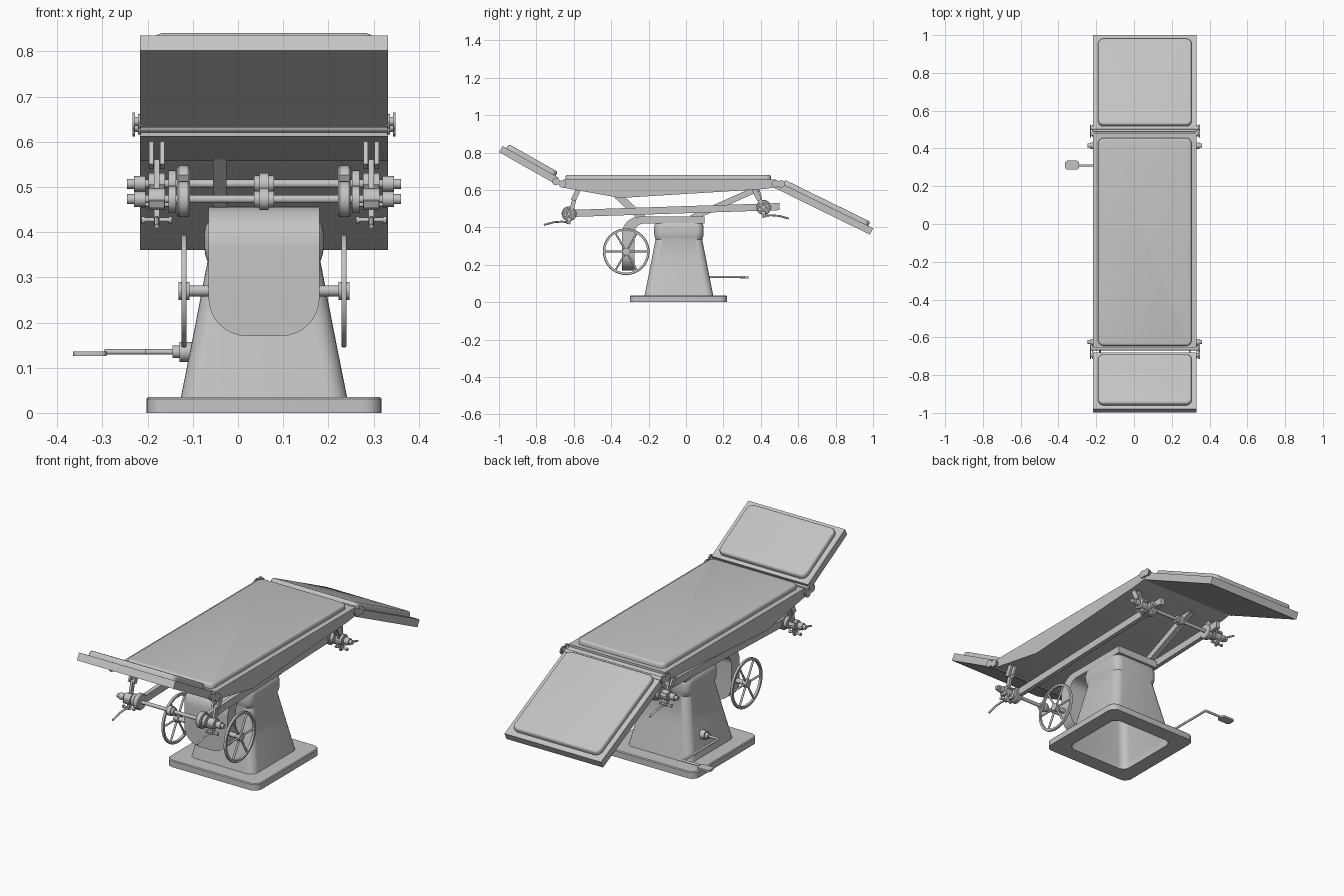
import bpy, bmesh, math
from math import sin, cos, pi, radians
from mathutils import Matrix, Vector

if "Cube" in bpy.data.objects:
    bpy.data.objects.remove(bpy.data.objects["Cube"])

CX = 0.0575            # centre line of the table
HALF = 0.2745          # half width of the table

grey = bpy.data.materials.new("warm_grey_enamel")
grey.use_nodes = True
grey.diffuse_color = (0.55, 0.55, 0.55, 1)
grey.node_tree.nodes["Principled BSDF"].inputs["Base Color"].default_value = (0.55, 0.55, 0.55, 1)


def finish(name, bm, matrix=None, fix=True):
    if matrix:
        bm.transform(matrix)
    if fix:
        bmesh.ops.recalc_face_normals(bm, faces=bm.faces)
    for f in bm.faces:
        f.smooth = True
    for e in bm.edges:
        e.smooth = len(e.link_faces) == 2 and e.calc_face_angle(0) < radians(32)
    me = bpy.data.meshes.new(name)
    bm.to_mesh(me)
    bm.free()
    me.materials.append(grey)
    ob = bpy.data.objects.new(name, me)
    bpy.context.collection.objects.link(ob)
    return ob


def skin(bm, rings, caps=(True, True), closed=False):
    """Bridge equal rings of points with quads."""
    vs = [[bm.verts.new(p) for p in ring] for ring in rings]
    n = len(vs[0])
    pairs = list(zip(vs, vs[1:])) + ([(vs[-1], vs[0])] if closed else [])
    for a, b in pairs:
        for i in range(n):
            bm.faces.new((a[i], a[(i + 1) % n], b[(i + 1) % n], b[i]))
    if caps[0]:
        bm.faces.new(vs[0][::-1])
    if caps[1]:
        bm.faces.new(vs[-1])


def rounded(cx, cy, z, hx, hy, r, n=6):
    """Rounded rectangle ring at height z."""
    pts = []
    for k, (sx, sy) in enumerate([(1, 1), (-1, 1), (-1, -1), (1, -1)]):
        for i in range(n + 1):
            a = (k + i / n) * pi / 2
            pts.append((cx + sx * (hx - r) + r * cos(a), cy + sy * (hy - r) + r * sin(a), z))
    return pts


def prism(name, pts, x0, x1, matrix=None):
    """Side outline (y, z) extruded across x."""
    bm = bmesh.new()
    skin(bm, [[(x, y, z) for y, z in pts] for x in (x0, x1)])
    return finish(name, bm, matrix)


def bar(name, x, w, p, q, h):
    """Flat bar of width w and depth h running from p to q in the side plane."""
    d = (Vector(q) - Vector(p)).normalized() * h / 2
    n = Vector((-d.y, d.x))
    p, q = Vector(p), Vector(q)
    return prism(name, [p + n, p - n, q - n, q + n], x - w / 2, x + w / 2)


def turned(name, prof, x, y, z, seg=24, closed=False):
    """Profile of (offset, radius) turned about an axis along x."""
    bm = bmesh.new()
    rings = [[(x + o, y + r * cos(2 * pi * i / seg), z + r * sin(2 * pi * i / seg))
              for i in range(seg)] for o, r in prof]
    skin(bm, rings, (not closed, not closed), closed)
    return finish(name, bm)


def turned_sym(name, half, y, z):
    return turned(name, half + [(-o, r) for o, r in half[::-1]], CX, y, z)


def rods(name, pts, r):
    """Bent round rod through the points."""
    bm = bmesh.new()
    for a, b in zip(pts, pts[1:]):
        a, b = Vector(a), Vector(b)
        d = b - a
        m = Matrix.Translation((a + b) / 2) @ d.to_track_quat('Z', 'Y').to_matrix().to_4x4()
        bmesh.ops.create_cone(bm, cap_ends=True, segments=12, radius1=r, radius2=r,
                              depth=d.length, matrix=m)
    for p in pts[1:-1]:
        bmesh.ops.create_uvsphere(bm, u_segments=12, v_segments=6, radius=r,
                                  matrix=Matrix.Translation(p))
    return finish(name, bm)


def pad(name, y0, y1, matrix):
    """Soft edged cushion sitting on local z = 0."""
    cy, hy, hx = (y0 + y1) / 2, (y1 - y0) / 2, 0.2475
    bm = bmesh.new()
    steps = [(0, 0), (0.015, 0), (0.021, 0.003), (0.024, 0.007), (0.025, 0.012)]
    skin(bm, [rounded(CX, cy, z, hx - i, hy - i, 0.03 - i) for z, i in steps])
    return finish(name, bm, matrix)


# Base: an open rounded frame
bm = bmesh.new()
skin(bm, [rounded(CX, -0.04, z, h, h, r) for z, h, r in
          [(0, 0.18, 0.04), (0, 0.26, 0.04), (0.031, 0.26, 0.04),
           (0.035, 0.256, 0.036), (0.035, 0.18, 0.04)]], (False, False), True)
finish("base_frame", bm)

# Pedestal: hollow tapered column with a collar, open underneath
bm = bmesh.new()
skin(bm, [rounded(CX, -0.038, z, h, h, 0.04) for z, h in
          [(0.034, 0.184), (0.19, 0.153), (0.335, 0.125), (0.35, 0.13), (0.365, 0.132),
           (0.4, 0.132), (0.415, 0.129), (0.425, 0.122)]], (False, True))
finish("pedestal", bm)

# Hood: bent plate over the column with a rounded lower end
stations = [((0.1, 0.457), (0.1, 0.42), 0.123)]
for i in range(9):
    a = pi / 2 * i / 8
    stations.append(((-0.25 - 0.092 * sin(a), 0.365 + 0.092 * cos(a)),
                     (-0.225 - 0.05 * sin(a), 0.37 + 0.05 * cos(a)), 0.123))
for i in range(9):
    a = pi / 2 * i / 8
    z = 0.255 - 0.085 * sin(a)
    stations.append(((-0.342, z), (-0.275, z), 0.038 + 0.085 * cos(a)))
bm = bmesh.new()
skin(bm, [[(CX - w, *o), (CX + w, *o), (CX + w, *i), (CX - w, *i)] for o, i, w in stations])
finish("front_hood", bm)

# Hand wheels on a common axle
WY, WZ = -0.32, 0.27
turned_sym("wheel_axle", [(-0.185, 0.012), (-0.118, 0.012)], WY, WZ)
for side, s in (("right", -1), ("left", 1)):
    x = CX + s * 0.177
    turned(side + "_wheel_rim", [(-0.006, 0.112), (-0.006, 0.123), (-0.003, 0.125),
                                 (0.003, 0.125), (0.006, 0.123), (0.006, 0.112)],
           x, WY, WZ, 40, True)
    turned(side + "_wheel_hub", [(-0.012, 0.02), (0.012, 0.02)], x, WY, WZ)
    for k in range(6):
        a = k * pi / 3
        rods(side + "_wheel_spoke", [(x, WY + r * cos(a), WZ + r * sin(a)) for r in (0.015, 0.115)], 0.005)

# Foot pedal
turned("pedal_collar", [(-0.035, 0.014), (-0.02, 0.014), (-0.02, 0.022), (0.03, 0.022)],
       -0.11, 0.02, 0.135)
rods("pedal_rod", [(-0.12, 0.02, 0.135), (-0.2, 0.02, 0.135), (-0.2, 0.31, 0.135),
                   (-0.295, 0.31, 0.135)], 0.006)
bm = bmesh.new()
skin(bm, [rounded(-0.328, 0.312, z, 0.037, 0.023, 0.012, 3) for z in (0.126, 0.136)])
finish("foot_pedal", bm)

# Middle section: slab with a shallow wedge underneath
prism("middle_slab", [(-0.655, 0.656), (0.48, 0.656), (0.48, 0.614), (0.42, 0.605),
                      (-0.35, 0.557), (-0.655, 0.612)], CX - HALF, CX + HALF)
pad("middle_pad", -0.645, 0.455, Matrix.Translation((0, 0, 0.655)))

# Tilted end sections
for name, y, z, tilt, ends, soft in (
        ("head", -0.68, 0.665, -29.5, (-0.345, 0), (-0.322, -0.02)),
        ("leg", 0.49, 0.645, -26.1, (0, 0.568), (0.03, 0.54))):
    m = Matrix.Translation((0, y, z)) @ Matrix.Rotation(radians(tilt), 4, 'X')
    prism(name + "_slab", [(ends[0], -0.038), (ends[1], -0.038), (ends[1], 0), (ends[0], 0)],
          CX - HALF, CX + HALF, m)
    pad(name + "_pad", *soft, m)

# Hinge rods with end discs
for y, z in ((-0.66, 0.632), (-0.695, 0.645), (0.478, 0.634), (0.508, 0.632)):
    turned_sym("hinge_rod", [(-0.291, 0.02), (-0.285, 0.02), (-0.285, 0.01), (-0.279, 0.01),
                             (-0.279, 0.016), (-0.272, 0.016), (-0.272, 0.011)], y, z)

# Long rails under the table
for side, s in (("right", -1), ("left", 1)):
    bar(side + "_rail", CX + s * 0.178, 0.022, (-0.6, 0.475), (0.5, 0.511), 0.038)

# Cross rods, brackets and levers at both ends
for end, sy, y, z in (("front", -1, -0.625, 0.473), ("rear", 1, 0.415, 0.507)):
    turned_sym(end + "_cross_rod",
               [(-0.303, 0.011), (-0.288, 0.011), (-0.288, 0.017), (-0.262, 0.017),
                (-0.262, 0.009), (-0.022, 0.009), (-0.022, 0.018), (-0.01, 0.018),
                (-0.01, 0.024)], y, z)
    for side, s in (("right", -1), ("left", 1)):
        tag = end + "_" + side
        x = CX + s * 0.2375
        turned(tag + "_rail_eye", [(-0.014, 0.036), (-0.01, 0.04), (0.01, 0.04), (0.014, 0.036)],
               CX + s * 0.178, y, z)
        turned(tag + "_sleeve", [(-0.008, 0.03), (0.008, 0.03)], CX + s * 0.203, y, z)
        turned(tag + "_clamp", [(-0.018, 0.024), (0.018, 0.024)], x, y, z)
        # linked arms up to the table
        bar(tag + "_arm", x, 0.012, (y + sy * 0.005, z - 0.055), (y - sy * 0.03, z + 0.085), 0.022)
        for dx in (-0.0125, 0.0125):
            bar(tag + "_fork", x + dx, 0.01, (y - sy * 0.022, 0.545), (y - sy * 0.05, 0.603), 0.026)
        bar(tag + "_cross_clamp", x, 0.034, (y - 0.028, z - 0.012), (y + 0.028, z + 0.012), 0.016)
        # clamp screw and curved lever
        zs = z - 0.046
        turned(tag + "_screw", [(-0.034, 0.008), (-0.026, 0.008), (-0.026, 0.005),
                                (0.026, 0.005), (0.026, 0.008), (0.034, 0.008)],
               x, y + sy * 0.005, zs, 12)
        rods(tag + "_lever", [(x, y + sy * t, zs + h) for t, h in
                              ((0, 0), (0.04, 0.004), (0.085, 0), (0.135, -0.014))], 0.005)

# Diagonal struts carrying the table
bar("front_strut", -0.04, 0.03, (-0.37, 0.575), (-0.23, 0.445), 0.04)
bar("rear_strut", -0.04, 0.03, (0.03, 0.45), (0.39, 0.61), 0.032)
